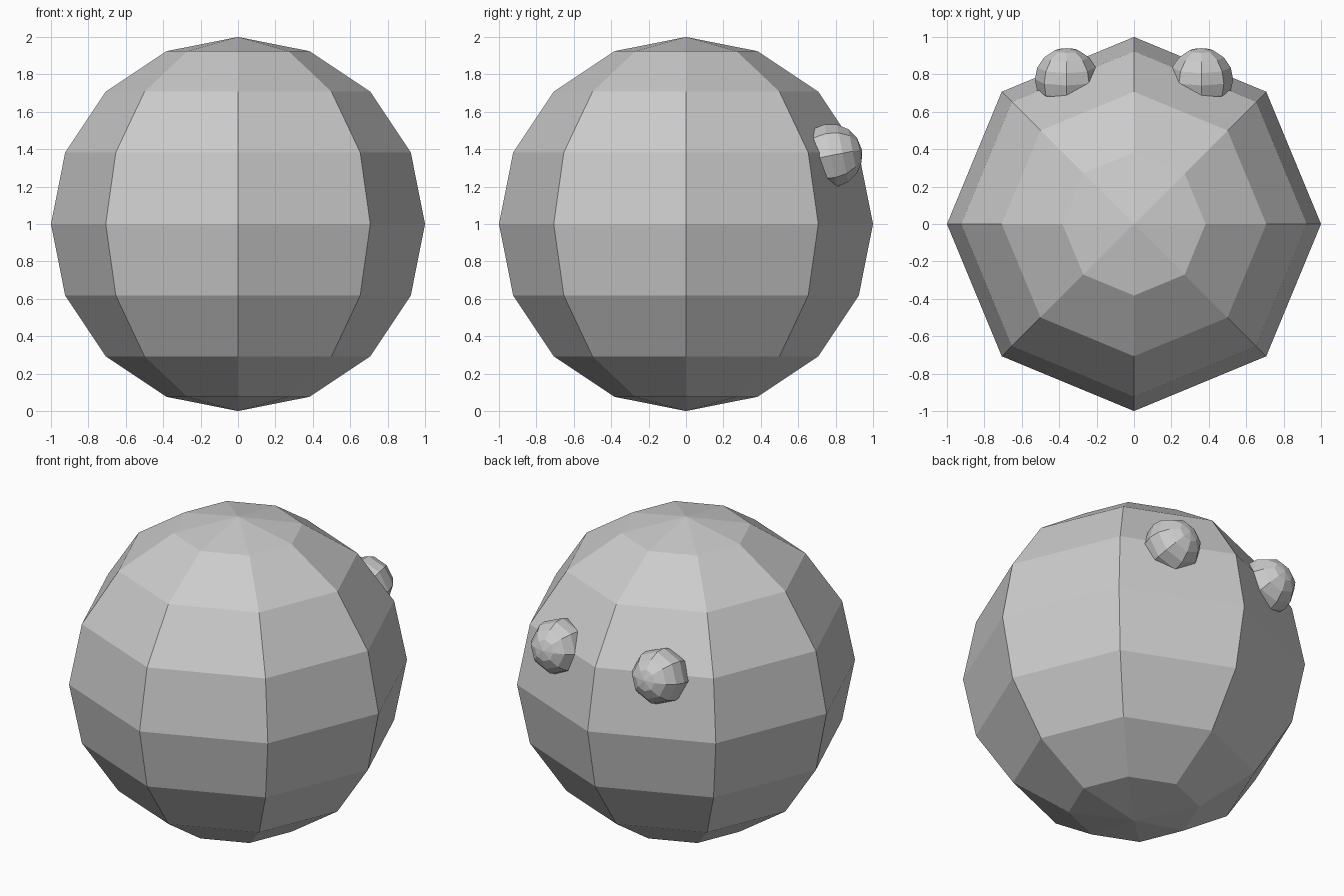
import bpy
from math import radians

if "Cube" in bpy.data.objects:
    bpy.data.objects.remove(bpy.data.objects["Cube"])


def ball(name, radius, location, rotation=(0, 0, 0)):
    """Flat-faced low-poly ball with 8 sides and 8 bands."""
    bpy.ops.mesh.primitive_uv_sphere_add(
        segments=8, ring_count=8, radius=radius,
        location=location, rotation=rotation)
    obj = bpy.context.object
    obj.name = name
    return obj


# Main round body resting on the ground
ball("body", 1.0, (0, 0, 1))

# Two small half-sunken bumps on the back, poles facing outward and slightly up
for side, label in ((-1, "left"), (1, "right")):
    ball(f"bump_{label}", 0.17, (side * 0.36, 0.773, 1.366),
         (radians(-79), 0, 0))
